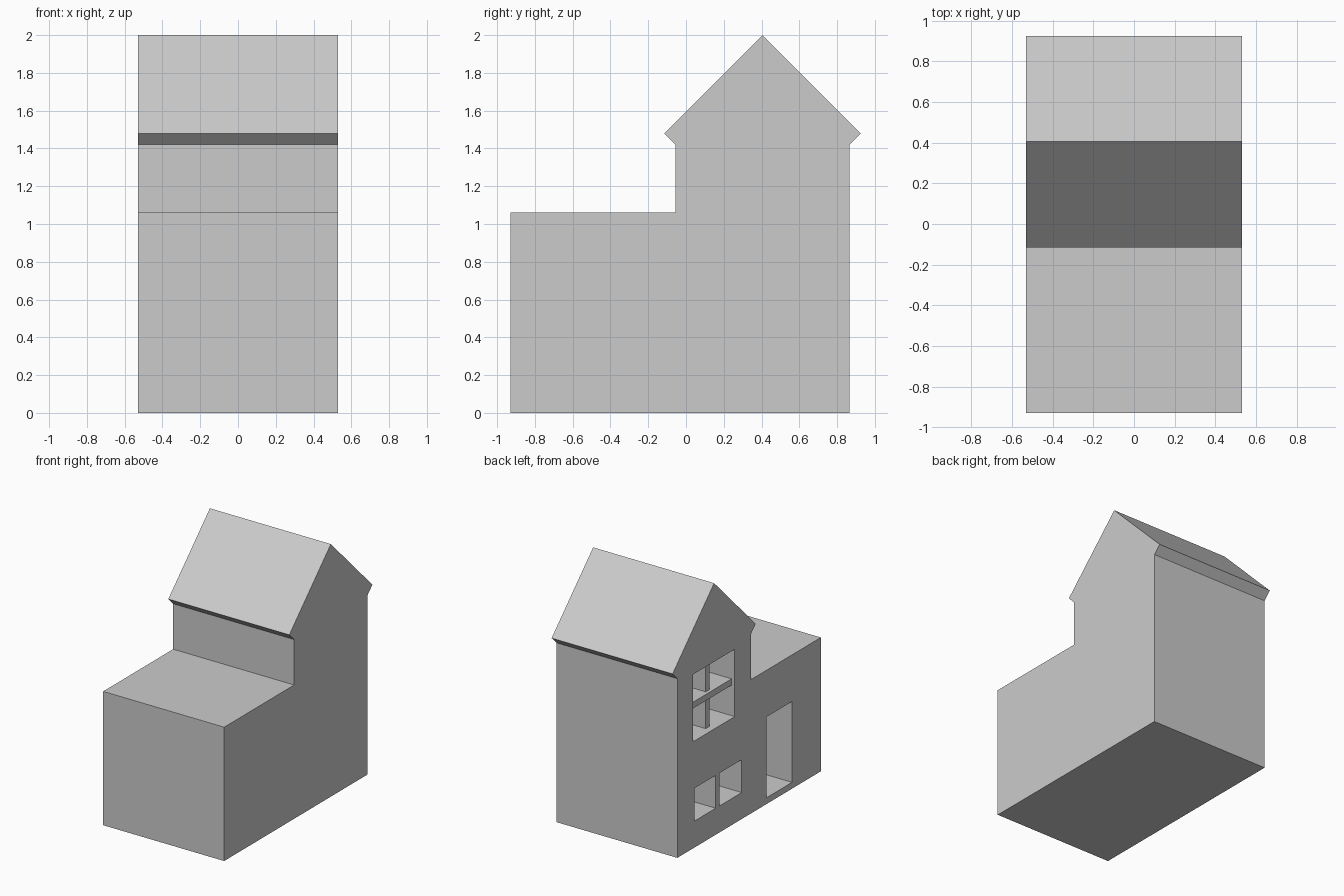
import bpy
import bmesh

old = bpy.data.objects.get("Cube")
if old:
    bpy.data.objects.remove(old)

GREY = (0.6, 0.6, 0.6, 1)
plaster = bpy.data.materials.new("plain_grey")
plaster.use_nodes = True
plaster.diffuse_color = GREY
plaster.node_tree.nodes["Principled BSDF"].inputs["Base Color"].default_value = GREY

HALF = 0.53      # half width of the house
DEPTH = 0.5      # depth of the window and door recesses


def prism(name, outline, x0, x1):
    """Extrude a (y, z) outline from x0 to x1."""
    bm = bmesh.new()
    face = bm.faces.new([bm.verts.new((x0, y, z)) for y, z in outline])
    ext = bmesh.ops.extrude_face_region(bm, geom=[face])
    moved = [v for v in ext["geom"] if isinstance(v, bmesh.types.BMVert)]
    bmesh.ops.translate(bm, verts=moved, vec=(x1 - x0, 0, 0))
    bmesh.ops.recalc_face_normals(bm, faces=bm.faces)
    mesh = bpy.data.meshes.new(name)
    bm.to_mesh(mesh)
    bm.free()
    mesh.materials.append(plaster)
    obj = bpy.data.objects.new(name, mesh)
    bpy.context.collection.objects.link(obj)
    return obj


def box(name, y0, y1, z0, z1, x0, x1):
    return prism(name, [(y0, z0), (y1, z0), (y1, z1), (y0, z1)], x0, x1)


# House body: low front wing and gabled tower with overhanging eaves
house = prism("house_body", [
    (-0.93, 0), (0.865, 0), (0.865, 1.42), (0.925, 1.48), (0.405, 2),
    (-0.115, 1.48), (-0.055, 1.42), (-0.055, 1.06), (-0.93, 1.06)], -HALF, HALF)

# Openings in the side wall: y range, z range
openings = {
    "door": (-0.57, -0.25, 0.05, 0.69),
    "lower_window_front": (0.06, 0.335, 0.21, 0.47),
    "lower_window_back": (0.385, 0.65, 0.21, 0.47),
    "upper_window": (0.147, 0.672, 0.845, 1.378),
}
for name, rect in openings.items():
    cutter = box(name + "_cutter", *rect, -HALF - 0.1, -HALF + DEPTH)
    cutter.hide_render = True
    mod = house.modifiers.new(name, "BOOLEAN")
    mod.operation = "DIFFERENCE"
    mod.solver = "EXACT"
    mod.object = cutter
    bpy.context.view_layer.objects.active = house
    bpy.ops.object.modifier_apply(modifier=mod.name)
    bpy.data.objects.remove(cutter)

# Crossing bars of the upper window, slightly recessed
y0, y1, z0, z1 = openings["upper_window"]
ym, zm, bar = (y0 + y1) / 2, (z0 + z1) / 2, 0.025
box("window_crossbar", y0, y1, zm - bar, zm + bar, -HALF + 0.027, -HALF + DEPTH)
box("window_upright", ym - bar, ym + bar, z0, z1, -HALF + 0.053, -HALF + DEPTH)
